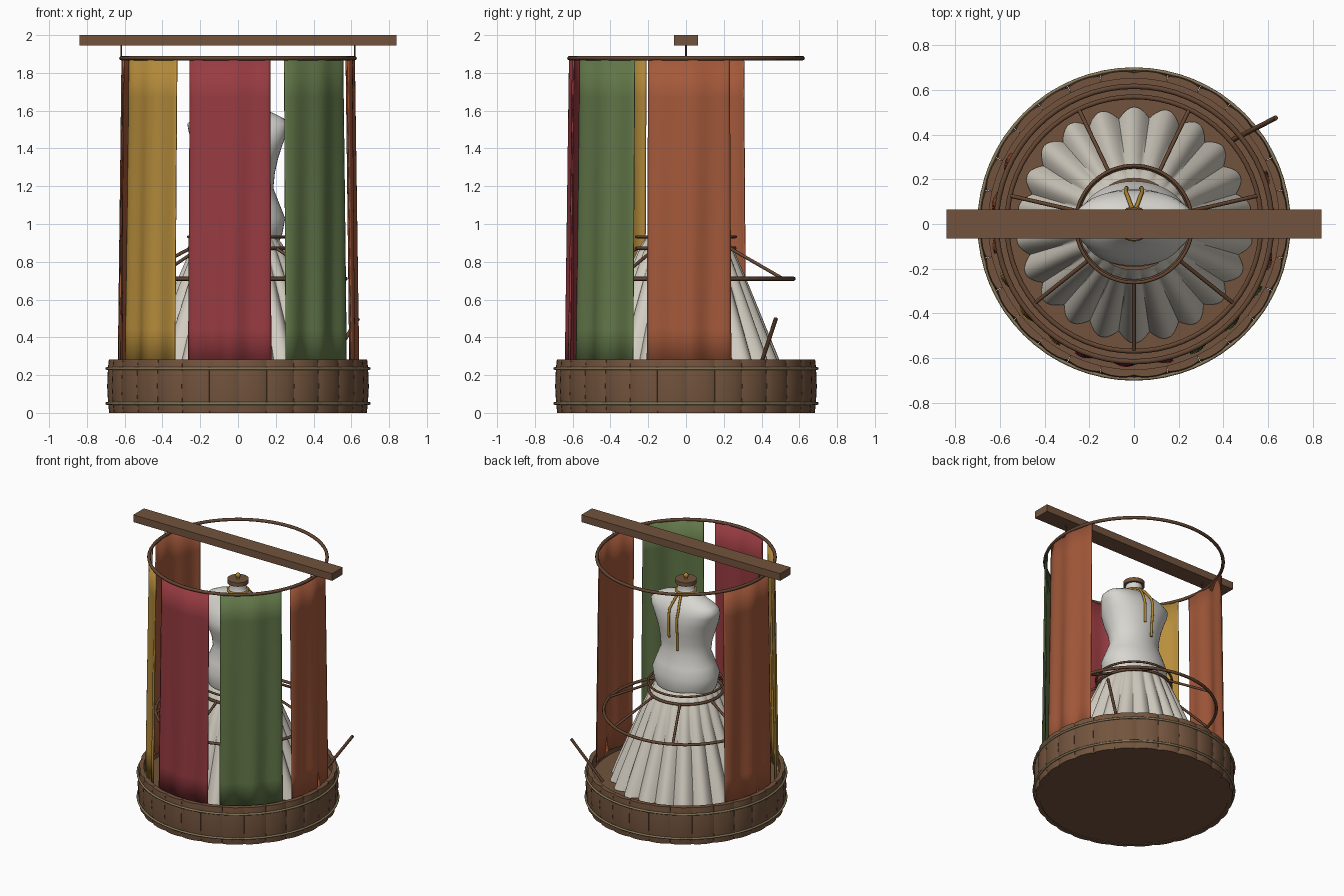
import bpy, bmesh, math
from math import sin, cos, pi, radians
from mathutils import Vector

if "Cube" in bpy.data.objects:
    bpy.data.objects.remove(bpy.data.objects["Cube"])


def mat(name, rgb):
    m = bpy.data.materials.new(name)
    m.diffuse_color = (*rgb, 1)
    m.use_nodes = True
    m.node_tree.nodes["Principled BSDF"].inputs["Base Color"].default_value = m.diffuse_color
    return m


CREAM = mat("cream_linen", (0.68, 0.67, 0.63))
SKIRT = mat("ivory_cotton", (0.66, 0.62, 0.54))
WOOD = mat("brown_wood", (0.17, 0.088, 0.047))
DARK = mat("dark_wood", (0.125, 0.06, 0.032))
RED = mat("red_cloth", (0.31, 0.044, 0.053))
GREEN = mat("green_cloth", (0.125, 0.19, 0.068))
RUST = mat("rust_cloth", (0.37, 0.10, 0.043))
YELLOW = mat("yellow_cloth", (0.48, 0.27, 0.045))
KHAKI = mat("khaki_metal", (0.24, 0.19, 0.10))
GOLD = mat("gold_cord", (0.42, 0.23, 0.03))


def finish(ob, m, angle=40):
    ob.data.materials.clear()
    ob.data.materials.append(m)
    bpy.ops.object.select_all(action='DESELECT')
    ob.select_set(True)
    bpy.context.view_layer.objects.active = ob
    if angle:
        bpy.ops.object.shade_smooth_by_angle(angle=radians(angle))
    return ob


def from_bm(bm, name, m, angle=40):
    bmesh.ops.recalc_face_normals(bm, faces=bm.faces)
    me = bpy.data.meshes.new(name)
    bm.to_mesh(me)
    bm.free()
    ob = bpy.data.objects.new(name, me)
    bpy.context.collection.objects.link(ob)
    return finish(ob, m, angle)


def loft(bm, rings, closed=True, caps=False):
    """Skin a list of equally long point rings."""
    vs = [[bm.verts.new(p) for p in r] for r in rings]
    n = len(vs[0])
    for a, b in zip(vs, vs[1:]):
        for i in range(n if closed else n - 1):
            j = (i + 1) % n
            bm.faces.new((a[i], a[j], b[j], b[i]))
    if caps:
        bm.faces.new(vs[0])
        bm.faces.new(vs[-1])


def torus(name, r, minor, z, m):
    bpy.ops.mesh.primitive_torus_add(major_radius=r, minor_radius=minor, location=(0, 0, z),
                                     major_segments=64, minor_segments=8)
    ob = bpy.context.object
    ob.name = name
    return finish(ob, m, 60)


def rod(name, a, b, r, m, verts=8):
    a, b = Vector(a), Vector(b)
    bpy.ops.mesh.primitive_cylinder_add(vertices=verts, radius=r, depth=(b - a).length,
                                        location=(a + b) / 2)
    ob = bpy.context.object
    ob.name = name
    ob.rotation_euler = (b - a).to_track_quat('Z', 'Y').to_euler()
    return finish(ob, m, 50)


def cord(name, pts, r, m, cyclic=False):
    cu = bpy.data.curves.new(name, 'CURVE')
    cu.dimensions = '3D'
    cu.bevel_depth = r
    cu.bevel_resolution = 2
    cu.use_fill_caps = True
    sp = cu.splines.new('POLY')
    sp.points.add(len(pts) - 1)
    for p, c in zip(sp.points, pts):
        p.co = (*c, 1)
    sp.use_cyclic_u = cyclic
    cu.materials.append(m)
    ob = bpy.data.objects.new(name, cu)
    bpy.context.collection.objects.link(ob)


def polar(r, a, z):
    """Angle measured from the front, towards +x."""
    return (r * sin(a), -r * cos(a), z)


# Tub: 28 cushioned staves, thick floor, two metal hoops
STAVES = 28
bm = bmesh.new()
half = pi / STAVES
for s in range(STAVES):
    c = 2 * pi * (s + 0.5) / STAVES
    rings = []
    for z, out in ((0, 0.684), (0.05, 0.690), (0.14, 0.695), (0.235, 0.691), (0.283, 0.686)):
        ring = []
        for t in (-0.99, -0.8, -0.4, 0, 0.4, 0.8, 0.99):
            ring.append(polar(out - 0.010 * abs(t) ** 3, c + t * half, z))
        for t in (0.99, 0, -0.99):
            ring.append(polar(0.652, c + t * half, z))
        rings.append(ring)
    loft(bm, rings, caps=True)
from_bm(bm, "tub_staves", WOOD, 35)
rod("tub_floor", (0, 0, 0.005), (0, 0, 0.19), 0.66, WOOD, 56)
for z in (0.05, 0.235):
    torus("tub_hoop", 0.694, 0.008, z, KHAKI)

# Overhead beam, hanging wires and curtain rail
bpy.ops.mesh.primitive_cube_add(size=1, location=(0, 0, 1.9725))
beam = bpy.context.object
beam.name = "beam"
beam.scale = (1.68, 0.128, 0.055)
finish(beam, WOOD, 0)
for s in (-1, 1):
    rod("beam_wire", (s * 0.617, 0, 1.87), (s * 0.617, 0, 1.95), 0.004, DARK)
torus("curtain_rail", 0.617, 0.012, 1.878, DARK)

# Hanging curtains: wavy arcs that flare a little towards the bottom
for name, a0, a1, m in (("red_curtain", -24.5, 16, RED), ("green_curtain", 23.5, 64, GREEN),
                        ("right_rust_curtain", 71, 112, RUST),
                        ("yellow_curtain", -70, -31.5, YELLOW),
                        ("left_rust_curtain", -120, -78, RUST)):
    bm = bmesh.new()
    rings = []
    for k in range(9):
        f = k / 8
        ring = []
        for i in range(33):
            t = i / 32
            wave = (0.004 + 0.009 * f) * sin(t * 4.5 * pi + 0.6 * f)
            ring.append(polar(0.613 + 0.014 * f + wave, radians(a0 + (a1 - a0) * t),
                              1.875 - 1.635 * f))
        rings.append(ring)
    loft(bm, rings, closed=False)
    ob = from_bm(bm, name, m, 60)
    sol = ob.modifiers.new("thickness", 'SOLIDIFY')
    sol.thickness = 0.006
    sol.offset = 0

# Pleated skirt, folds deepening towards the hem
bm = bmesh.new()
N = 22 * 10
rings = []
for z, r, amp in ((0.935, 0.205, 0), (0.90, 0.228, 0.003), (0.86, 0.25, 0.006),
                  (0.72, 0.306, 0.011), (0.5, 0.392, 0.016), (0.3, 0.47, 0.021),
                  (0.2, 0.505, 0.024)):
    ring = []
    for i in range(N):
        a = 2 * pi * i / N
        w = 2 * abs(cos(11 * a)) - 1 + 0.25 * sin(5 * a + 1)
        ring.append(polar(r + amp * w, a, z))
    rings.append(ring)
loft(bm, rings)
from_bm(bm, "skirt", SKIRT, 75)

# Dress form torso and neck: height, half width, half depth, depth centre, squareness
bm = bmesh.new()
rings = []
for z, rx, ry, yc, e in ((0.90, 0.215, 0.175, 0, 2), (0.95, 0.235, 0.19, 0, 2),
                         (1.03, 0.25, 0.192, 0, 2), (1.10, 0.222, 0.172, 0, 2),
                         (1.19, 0.187, 0.142, 0, 2), (1.27, 0.195, 0.148, -0.005, 2),
                         (1.35, 0.213, 0.167, -0.015, 2.1), (1.42, 0.236, 0.172, -0.015, 2.2),
                         (1.49, 0.262, 0.15, 0, 2.3), (1.53, 0.268, 0.128, 0.008, 2.3),
                         (1.56, 0.24, 0.108, 0.01, 2.3), (1.59, 0.18, 0.088, 0.008, 2.1),
                         (1.61, 0.105, 0.074, 0, 2), (1.63, 0.066, 0.062, 0, 2),
                         (1.655, 0.058, 0.058, 0, 2), (1.69, 0.057, 0.057, 0, 2)):
    ring = []
    for i in range(48):
        a = 2 * pi * i / 48
        c, s = cos(a), sin(a)
        ring.append((rx * math.copysign(abs(c) ** (2 / e), c),
                     yc + ry * math.copysign(abs(s) ** (2 / e), s), z))
    rings.append(ring)
loft(bm, rings, caps=True)
from_bm(bm, "torso", CREAM, 55)

# Neck cap with gold finial
rod("neck_cap", (0, 0, 1.685), (0, 0, 1.715), 0.074, WOOD, 32)
rod("finial_stem", (0, 0, 1.71), (0, 0, 1.73), 0.012, GOLD, 12)
bpy.ops.mesh.primitive_uv_sphere_add(segments=16, ring_count=8, radius=0.018, location=(0, 0, 1.74))
bpy.context.object.name = "finial"
finish(bpy.context.object, GOLD, 60)

# Gold cord: loop around the neck and two strands down the back
cord("neck_cord", [polar(0.07, 2 * pi * i / 32, 1.63) for i in range(32)], 0.008, GOLD, True)
for s, end, y in ((1, 1.32, 0.158), (-1, 1.23, 0.15)):
    cord("back_cord", [(s * 0.008, 0.07, 1.63), (s * 0.018, 0.094, 1.605), (s * 0.03, 0.128, 1.56),
                       (s * 0.037, 0.145, 1.53), (s * 0.035, 0.16, 1.48), (s * 0.034, 0.162, 1.42),
                       (s * 0.033, y + 0.003, 1.34), (s * 0.031, y, end)], 0.009, GOLD)

# Hoop cage: two waist rings, a wide ring and seven struts
torus("waist_ring_upper", 0.262, 0.008, 0.932, DARK)
torus("waist_ring_lower", 0.258, 0.010, 0.872, DARK)
torus("cage_ring", 0.57, 0.011, 0.71, DARK)
for i in range(7):
    a = 2 * pi * i / 7
    rod("cage_strut", polar(0.258, a, 0.872), polar(0.57, a, 0.71), 0.009, DARK)

# Stick leaning on the tub rim
rod("stick", (0.44, 0.375, 0.19), (0.636, 0.476, 0.5), 0.011, DARK)
